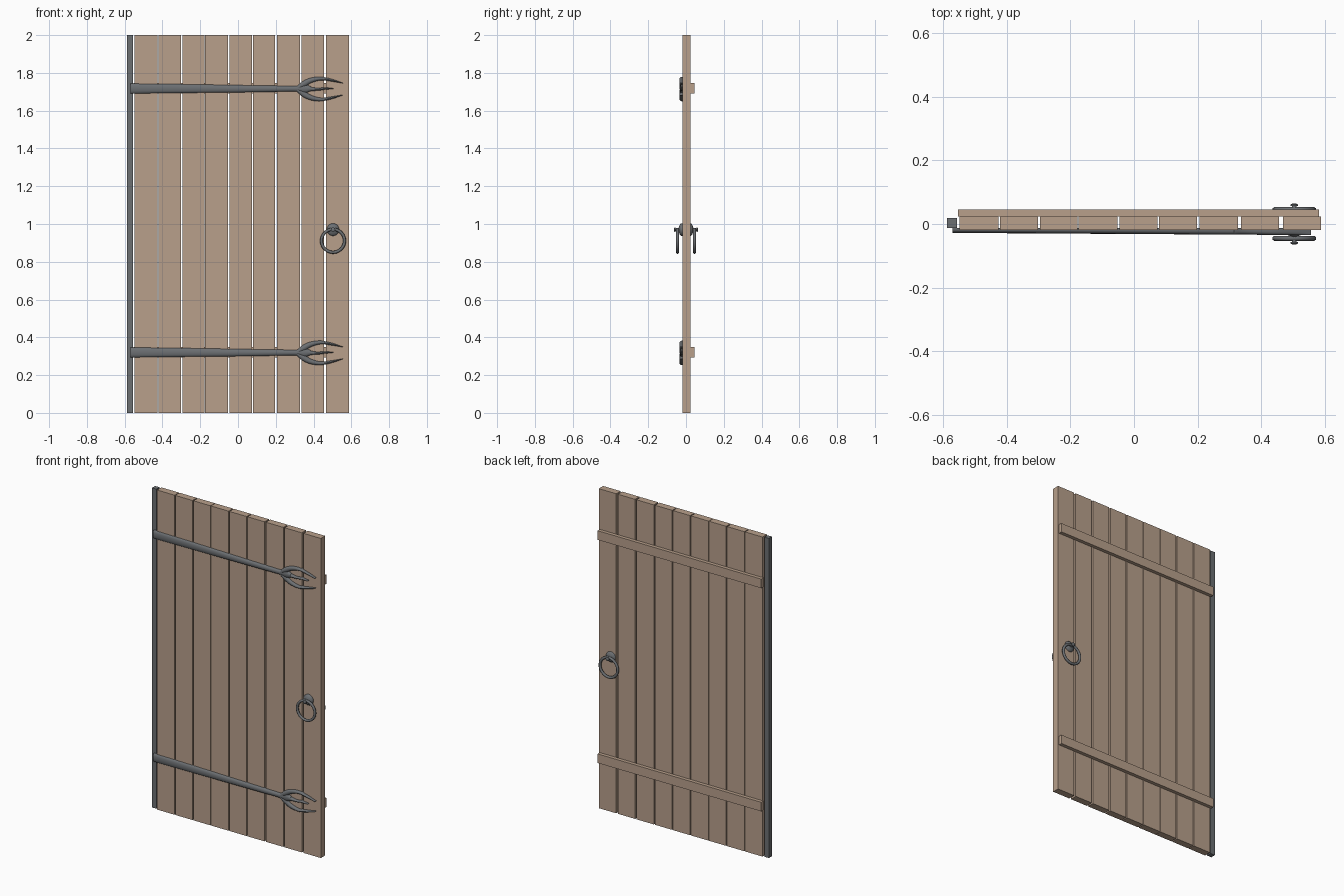
import bpy, bmesh, math
from mathutils import Vector

if "Cube" in bpy.data.objects:
    bpy.data.objects.remove(bpy.data.objects["Cube"], do_unlink=True)


def material(name, rgb):
    m = bpy.data.materials.new(name)
    m.use_nodes = True
    m.diffuse_color = (*rgb, 1)
    m.node_tree.nodes["Principled BSDF"].inputs["Base Color"].default_value = (*rgb, 1)
    return m


WOOD = material("pale wood", (0.48, 0.35, 0.26))
IRON = material("dark iron", (0.15, 0.16, 0.17))


def finish(bm, name, mat, smooth=False):
    bmesh.ops.recalc_face_normals(bm, faces=bm.faces)
    mesh = bpy.data.meshes.new(name)
    bm.to_mesh(mesh)
    bm.free()
    mesh.materials.append(mat)
    ob = bpy.data.objects.new(name, mesh)
    bpy.context.collection.objects.link(ob)
    if smooth:
        bpy.ops.object.select_all(action="DESELECT")
        ob.select_set(True)
        bpy.context.view_layer.objects.active = ob
        bpy.ops.object.shade_smooth_by_angle(angle=math.radians(40))
    return ob


def box(name, mat, lo, hi):
    bm = bmesh.new()
    bmesh.ops.create_cube(bm, size=1)
    lo, hi = Vector(lo), Vector(hi)
    for v in bm.verts:
        v.co = (lo + hi) / 2 + v.co * (hi - lo)
    finish(bm, name, mat)


def bridge(bm, rings, closed=False):
    """Skin a list of vertex rings; cap the ends unless closed."""
    n = len(rings[0])
    pairs = list(zip(rings, rings[1:])) + ([(rings[-1], rings[0])] if closed else [])
    for a, b in pairs:
        for i in range(n):
            j = (i + 1) % n
            bm.faces.new((a[i], a[j], b[j], b[i]))
    if not closed:
        bm.faces.new(rings[0])
        bm.faces.new(rings[-1])


def smooth_path(points, steps=5):
    """Catmull-Rom through (x, z, half width) points."""
    p = [Vector(q) for q in points]
    p = [2 * p[0] - p[1]] + p + [2 * p[-1] - p[-2]]
    out = []
    for a, b, c, d in zip(p, p[1:], p[2:], p[3:]):
        for k in range(steps):
            t = k / steps
            out.append(0.5 * (2 * b + (c - a) * t + (2 * a - 5 * b + 4 * c - d) * t * t
                              + (3 * b - a - 3 * c + d) * t ** 3))
    return out + [p[-2]]


def forged_bar(bm, points, z0, y_front):
    """Half-round bar lying on the planks, tapering with its half width."""
    path = smooth_path(points)
    rings = []
    for i, q in enumerate(path):
        d = path[min(i + 1, len(path) - 1)] - path[max(i - 1, 0)]
        side = Vector((-d.y, d.x)).normalized()
        w = max(q.z, 0.001)
        y_top = y_front(q.x)
        ring = []
        for k in range(7):
            a = math.pi * k / 6
            off = side * w * math.cos(a)
            y = -0.013 + (y_top + 0.013) * (0.45 + 0.55 * math.sin(a))
            ring.append(bm.verts.new((q.x + off.x, y, z0 + q.y + off.y)))
        for s in (-1, 1):
            off = side * w * s
            ring.append(bm.verts.new((q.x + off.x, -0.013, z0 + q.y + off.y)))
        rings.append(ring)
    bridge(bm, rings)


# Planks and the iron post on the hinge side
edges = [(-0.547, -0.426), (-0.421, -0.302), (-0.295, -0.177), (-0.174, -0.052), (-0.046, 0.073),
         (0.079, 0.197), (0.206, 0.327), (0.336, 0.455), (0.467, 0.587)]
for i, (x0, x1) in enumerate(edges):
    box(f"plank_{i + 1}", WOOD, (x0, -0.019, 0), (x1, 0.024, 2))
box("hinge_post", IRON, (-0.587, -0.012, 0), (-0.556, 0.019, 2))

# Rear battens and front strap hinges with three-pronged ends
strap = [(-0.57, 0, 0.026), (-0.3, 0, 0.023), (0, -0.001, 0.019), (0.2, -0.001, 0.016),
         (0.31, -0.001, 0.015), (0.35, -0.001, 0.023), (0.385, -0.001, 0.013)]
outer_prong = [(0.315, 0.004, 0.008), (0.345, 0.022, 0.015), (0.385, 0.043, 0.013),
               (0.44, 0.053, 0.009), (0.5, 0.043, 0.006), (0.555, 0.029, 0.001)]
middle_prong = [(0.37, -0.001, 0.012), (0.42, -0.004, 0.007), (0.46, 0, 0.006), (0.505, 0, 0.001)]
for tag, z in (("lower", 0.32), ("upper", 1.717)):
    box(f"{tag}_batten", WOOD, (-0.553, 0.024, z - 0.027), (0.58, 0.046, z + 0.03))
    bm = bmesh.new()
    lower = [(x, -h - 0.005, w) for x, h, w in outer_prong]
    for bar in (strap, outer_prong, lower, middle_prong):
        forged_bar(bm, bar, z, lambda x: -0.028 - 0.006 * (x + 0.57))
    finish(bm, f"{tag}_strap_hinge", IRON, True)

# Ring handles on both faces: turned rosette with stem, and hanging ring
HX, HZ = 0.503, 0.97
profile = [(0.033, 0.015), (0.033, 0.026), (0.028, 0.032), (0.018, 0.036), (0.009, 0.039),
           (0.007, 0.056), (0.012, 0.057), (0.012, 0.061), (0.006, 0.064)]
for tag, s in (("front", -1), ("back", 1)):
    bm = bmesh.new()
    rings = []
    for r, y in profile:
        rings.append([bm.verts.new((HX + r * math.cos(a), s * y, HZ + r * math.sin(a)))
                      for a in (math.tau * k / 20 for k in range(20))])
    bridge(bm, rings)
    finish(bm, f"{tag}_handle_rosette", IRON, True)

    bm = bmesh.new()
    rings = []
    for k in range(36):
        a = math.tau * k / 36
        ring = []
        for j in range(10):
            b = math.tau * j / 10
            r = 0.061 + 0.008 * math.cos(b)
            ring.append(bm.verts.new((HX + r * math.cos(a), s * 0.045 + 0.008 * math.sin(b),
                                      0.911 + r * math.sin(a))))
        rings.append(ring)
    bridge(bm, rings, closed=True)
    finish(bm, f"{tag}_ring_handle", IRON, True)
